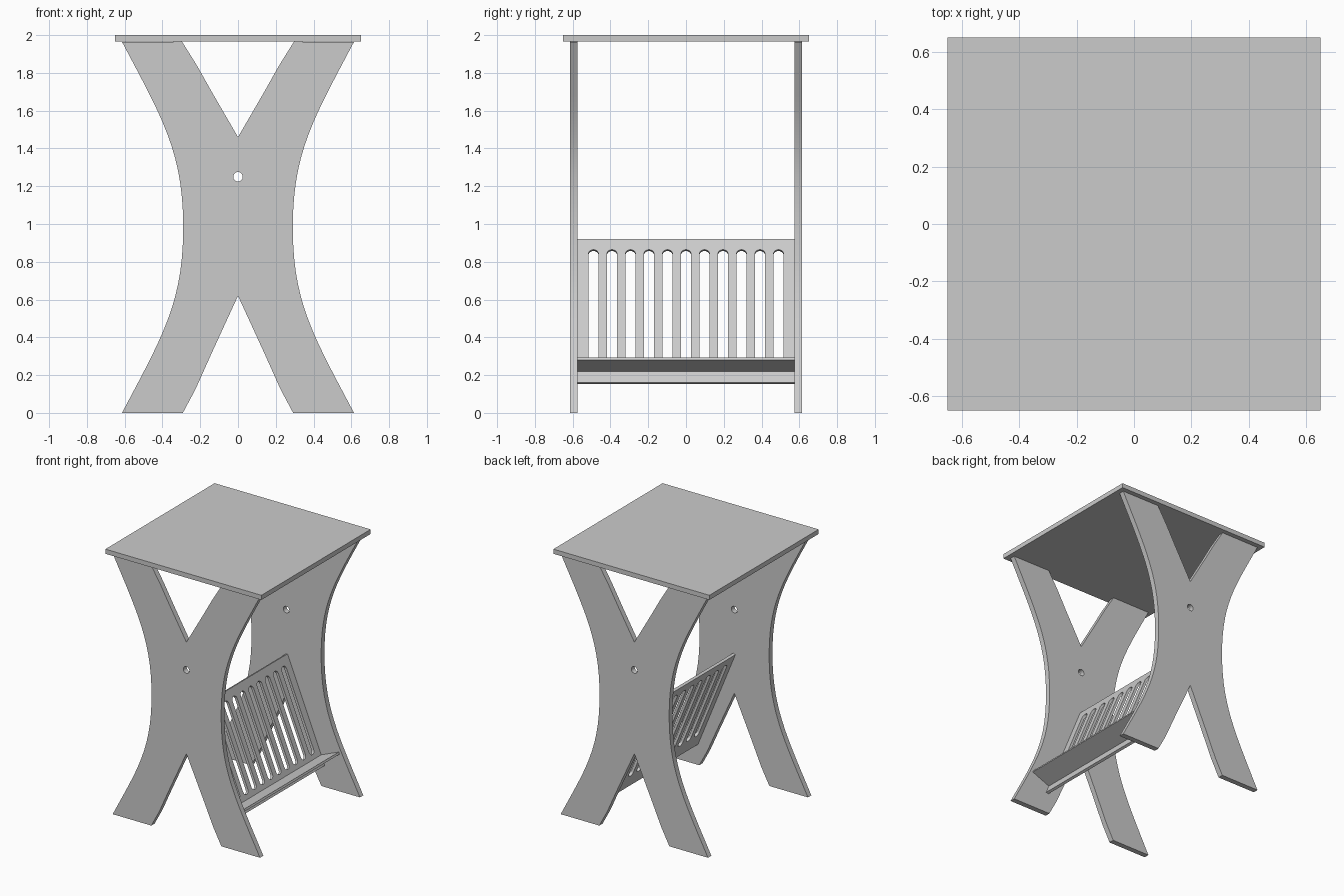
import bpy, bmesh, math
from mathutils import Matrix, Vector

if "Cube" in bpy.data.objects:
    bpy.data.objects.remove(bpy.data.objects["Cube"])

grey = bpy.data.materials.new("plain grey")
grey.diffuse_color = (0.6, 0.6, 0.6, 1)
grey.use_nodes = True
grey.node_tree.nodes["Principled BSDF"].inputs["Base Color"].default_value = grey.diffuse_color


def finish(bm, name, matrix=Matrix.Identity(4)):
    bmesh.ops.recalc_face_normals(bm, faces=bm.faces[:])
    mesh = bpy.data.meshes.new(name)
    bm.to_mesh(mesh)
    bm.free()
    mesh.transform(matrix)
    mesh.materials.append(grey)
    ob = bpy.data.objects.new(name, mesh)
    bpy.context.collection.objects.link(ob)
    bpy.ops.object.select_all(action='DESELECT')
    ob.select_set(True)
    bpy.context.view_layer.objects.active = ob
    bpy.ops.object.shade_smooth_by_angle(angle=math.radians(30))
    return ob


def board(name, loops, depth, matrix):
    """Flat outline with holes, extruded along local z."""
    bm = bmesh.new()
    for pts in loops:
        vs = [bm.verts.new((x, y, 0)) for x, y in pts]
        for a, b in zip(vs, vs[1:] + vs[:1]):
            bm.edges.new((a, b))
    bmesh.ops.triangle_fill(bm, use_beauty=True, edges=bm.edges[:], normal=(0, 0, 1))
    ext = bmesh.ops.extrude_face_region(bm, geom=bm.faces[:])
    moved = [g for g in ext["geom"] if isinstance(g, bmesh.types.BMVert)]
    bmesh.ops.translate(bm, verts=moved, vec=(0, 0, depth))
    return finish(bm, name, matrix)


def frame(ax, ay, az, origin):
    m = Matrix((ax, ay, az)).transposed().to_4x4()
    m.translation = origin
    return m


def arc(cx, cy, r, a0, a1, n):
    return [(cx + r * math.cos(math.radians(a0 + (a1 - a0) * i / n)),
             cy + r * math.sin(math.radians(a0 + (a1 - a0) * i / n))) for i in range(n + 1)]


# Crossed side legs: curved waist, V notches above and below, round hole
TOP, MID = 1.965, 0.982


def waist(t):
    p = [(0.29, 0), (0.29, 0.40), (0.402, 0.58), (0.614, MID)]
    w = [(1 - t) ** 3, 3 * t * (1 - t) ** 2, 3 * t * t * (1 - t), t ** 3]
    return [sum(k * q[i] for k, q in zip(w, p)) for i in (0, 1)]


side = []
for i in range(-14, 15):
    x, dz = waist(abs(i) / 14)
    side.append((x, min(max(MID + math.copysign(dz, i), 0), TOP)))
right = ([(0.14, 0.315), (0.225, 0.125), (0.292, 0)] + side
         + [(0.296, TOP), (0.215, 1.835), (0.142, 1.705)])
outline = [(0, 0.62)] + right + [(0, 1.46)] + [(-x, z) for x, z in reversed(right)]
hole = arc(0, 1.25, 0.025, 0, 345, 23)
for name, y in (("front_leg", -0.575), ("back_leg", 0.615)):
    board(name, [outline, hole], 0.04,
          frame((1, 0, 0), (0, 0, 1), (0, -1, 0), (0, y, 0)))

# Sloping slotted rack panel
a = math.radians(22.3)
up = Vector((-math.sin(a), 0, math.cos(a)))
normal = Vector((math.cos(a), 0, math.sin(a)))
top_edge = Vector((0.01, 0, 0.92))
W, R = 0.575, 0.0275
loops = [[(-W, -0.82), (W, -0.82), (W, 0), (-W, 0)]]
for k in range(-5, 6):
    c = k * 0.098
    loops.append(arc(c, -0.06 - R, R, 0, 180, 10) + arc(c, -0.708 + R, R, 180, 360, 10))
board("rack_panel", loops, 0.02,
      frame((0, 1, 0), up, normal, top_edge - normal * 0.02))

# Rack ledge, square to the panel
board("rack_ledge", [[(-W, -0.757), (W, -0.757), (W, -0.741), (-W, -0.741)]], 0.158,
      frame((0, 1, 0), up, normal, top_edge))


# Table top with a 16 x 16 grid of shallow square pockets
def lines(pitch, half_gap, width):
    out = [-0.65]
    for k in range(8):
        p = (k - 3.5) * pitch
        for c in (p - half_gap, p + half_gap):
            out += [c - width / 2, c + width / 2]
    return out + [0.65]


xs, ys = lines(0.1555, 0.0387, 0.071), lines(0.156, 0.0375, 0.071)
bm = bmesh.new()
grid = [[bm.verts.new((x, y, 2.0)) for y in ys] for x in xs]
pockets = []
for i in range(len(xs) - 1):
    for j in range(len(ys) - 1):
        f = bm.faces.new((grid[i][j], grid[i + 1][j], grid[i + 1][j + 1], grid[i][j + 1]))
        if i % 2 and j % 2:
            pockets.append(f)
rim = [e for e in bm.edges if e.is_boundary]
ext = bmesh.ops.extrude_edge_only(bm, edges=rim)
low = [g for g in ext["geom"] if isinstance(g, bmesh.types.BMVert)]
bmesh.ops.translate(bm, verts=low, vec=(0, 0, TOP - 2.0))
bmesh.ops.holes_fill(bm, edges=[e for e in bm.edges if e.is_boundary], sides=0)
ext = bmesh.ops.extrude_face_region(bm, geom=pockets)
sunk = [g for g in ext["geom"] if isinstance(g, bmesh.types.BMVert)]
bmesh.ops.translate(bm, verts=sunk, vec=(0, 0, -0.02))
finish(bm, "table_top")
